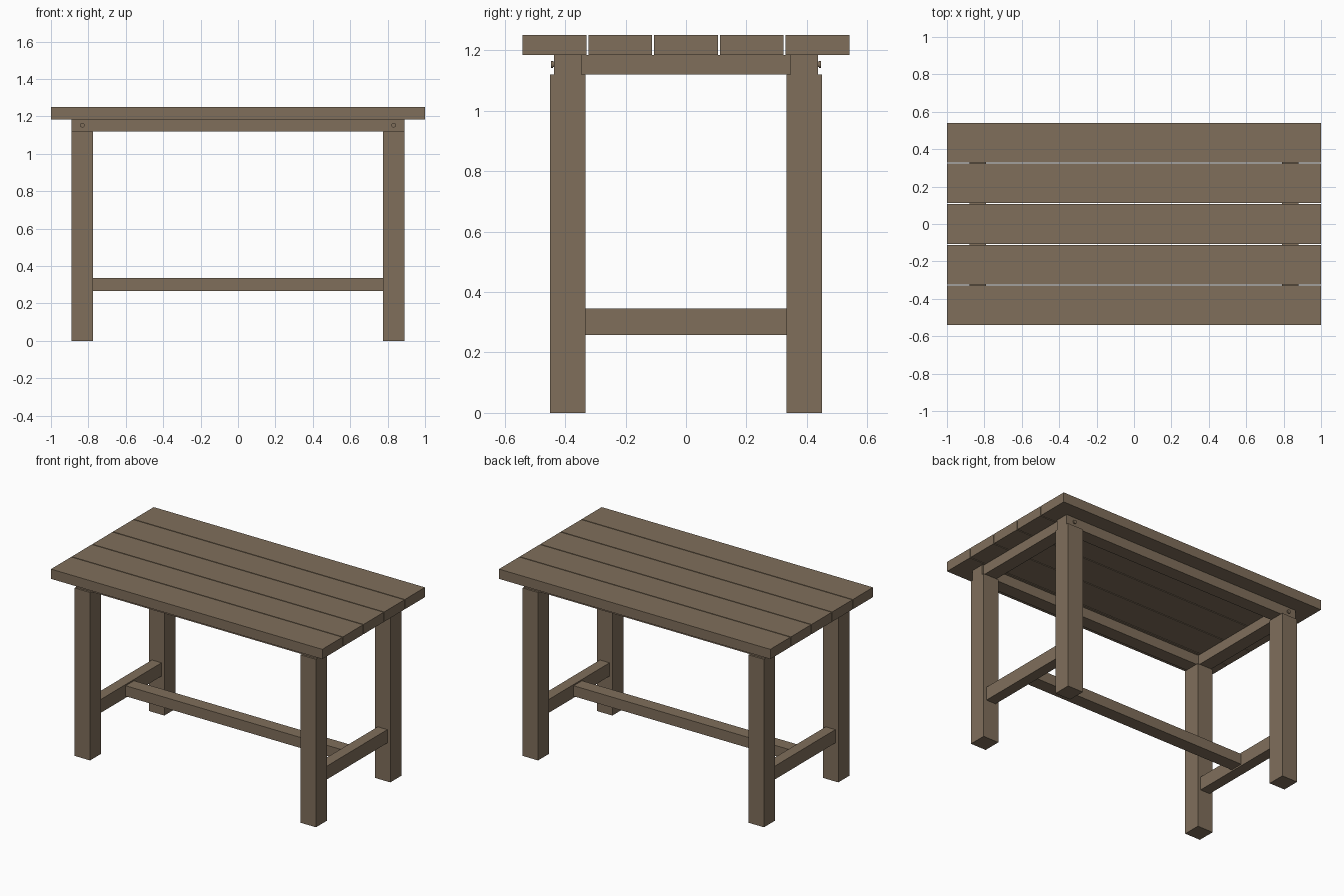
import bpy, bmesh, math
from mathutils import Matrix

if "Cube" in bpy.data.objects:
    bpy.data.objects.remove(bpy.data.objects["Cube"])

wood = bpy.data.materials.new("weathered brown wood")
wood.diffuse_color = (0.215, 0.158, 0.105, 1)
wood.use_nodes = True
wood.node_tree.nodes["Principled BSDF"].inputs["Base Color"].default_value = wood.diffuse_color


def finish(name, bm):
    mesh = bpy.data.meshes.new(name)
    bm.to_mesh(mesh)
    bm.free()
    mesh.materials.append(wood)
    ob = bpy.data.objects.new(name, mesh)
    bpy.context.collection.objects.link(ob)
    return ob


def board(name, x, y, z):
    """Box from (min, max) ranges."""
    bm = bmesh.new()
    size = [r[1] - r[0] for r in (x, y, z)]
    mid = [(r[1] + r[0]) / 2 for r in (x, y, z)]
    bmesh.ops.create_cube(bm, size=1, matrix=Matrix.Translation(mid) @ Matrix.Diagonal((*size, 1)))
    return finish(name, bm)


def span(sign, a, b):
    return tuple(sorted((sign * a, sign * b)))


def disc(name, x, y0, y1, z, radius, sides):
    """Cylinder lying along y."""
    bm = bmesh.new()
    m = Matrix.Translation((x, (y0 + y1) / 2, z)) @ Matrix.Rotation(math.pi / 2, 4, 'X')
    bmesh.ops.create_cone(bm, cap_ends=True, segments=sides, radius1=radius,
                          radius2=radius, depth=abs(y1 - y0), matrix=m)
    return finish(name, bm)


TOP, RAIL = 1.185, 1.119

# Table top: five planks with narrow gaps
width, gap = 0.2115, 0.006
for i in range(5):
    c = (i - 2) * (width + gap)
    board(f"top_plank_{i + 1}", (-1, 1), (c - width / 2, c + width / 2), (TOP, 1.25))

# Legs, with bolts through the rails above them
for sx, xn in ((-1, "left"), (1, "right")):
    for sy, yn in ((-1, "front"), (1, "back")):
        board(f"{yn}_{xn}_leg", span(sx, 0.776, 0.89), span(sy, 0.333, 0.45), (0, RAIL))
        disc(f"{yn}_{xn}_bolt_neck", sx * 0.832, sy * 0.430, sy * 0.441, 1.153, 0.009, 16)
        disc(f"{yn}_{xn}_bolt_head", sx * 0.832, sy * 0.440, sy * 0.447, 1.153, 0.012, 16)

    # End rail under the top and lower side stretcher
    board(f"{xn}_end_rail", span(sx, 0.79, 0.88), (-0.346, 0.346), (RAIL, TOP))
    board(f"{xn}_stretcher", span(sx, 0.797, 0.868), (-0.333, 0.333), (0.257, 0.346))

# Long rails under the top
for sy, yn in ((-1, "front"), (1, "back")):
    board(f"{yn}_rail", (-0.89, 0.89), span(sy, 0.346, 0.437), (RAIL, TOP))

# Long centre stretcher
board("centre_stretcher", (-0.797, 0.797), (-0.044, 0.044), (0.267, 0.337))
